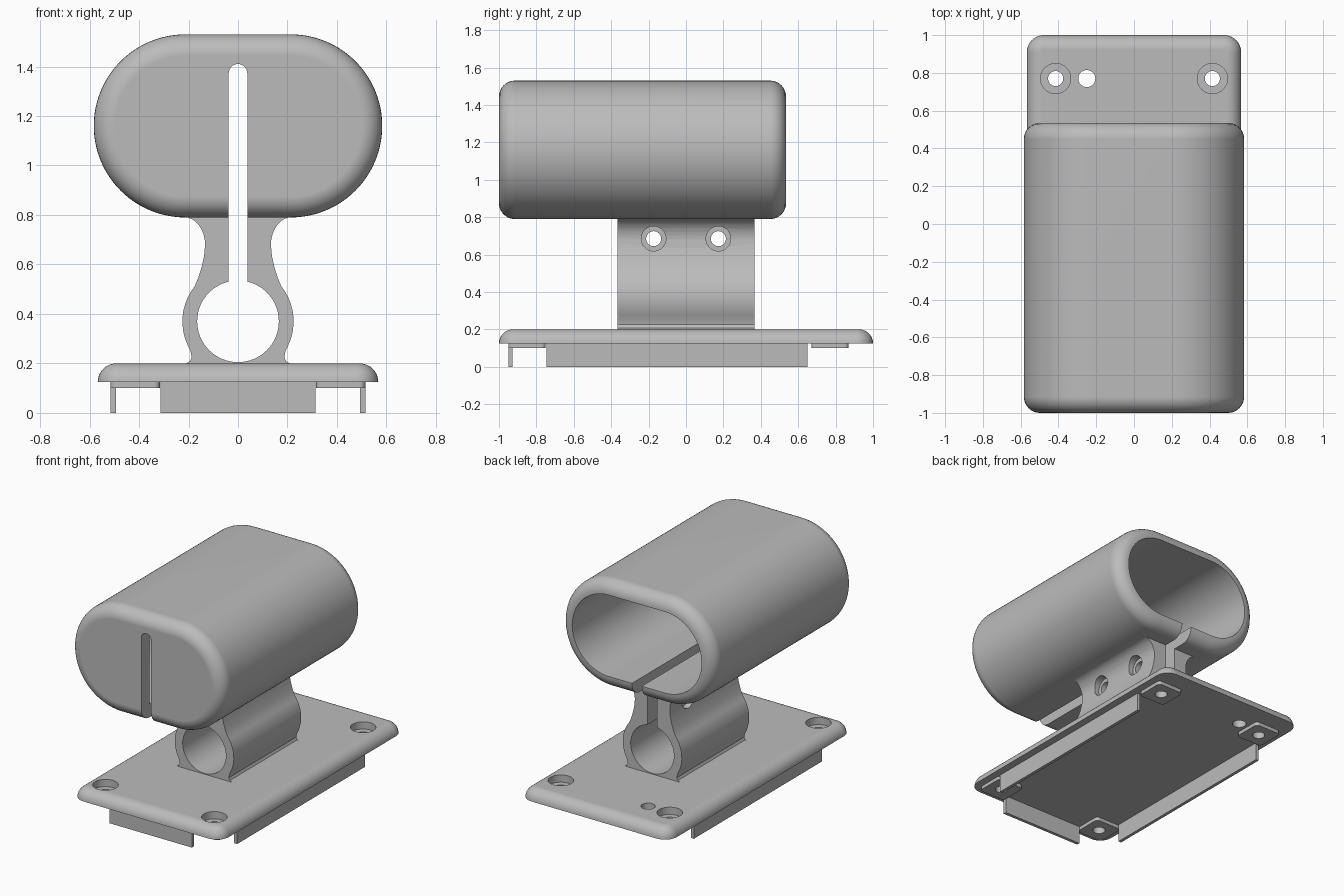
import bpy, bmesh
from math import sin, cos, pi, radians
from mathutils import Matrix, Vector

cube = bpy.data.objects.get("Cube")
if cube:
    bpy.data.objects.remove(cube, do_unlink=True)

grey = bpy.data.materials.new("plain_grey")
grey.use_nodes = True
grey.diffuse_color = (0.5, 0.5, 0.5, 1)
grey.node_tree.nodes["Principled BSDF"].inputs["Base Color"].default_value = (0.5, 0.5, 0.5, 1)


def make(name, bm):
    bmesh.ops.remove_doubles(bm, verts=bm.verts, dist=1e-5)
    bmesh.ops.recalc_face_normals(bm, faces=bm.faces)
    mesh = bpy.data.meshes.new(name)
    bm.to_mesh(mesh)
    bm.free()
    mesh.materials.append(grey)
    obj = bpy.data.objects.new(name, mesh)
    bpy.context.collection.objects.link(obj)
    return obj


def rounded_rect(hx, hy, r, n):
    pts = []
    for q, (sx, sy) in enumerate([(1, 1), (-1, 1), (-1, -1), (1, -1)]):
        for i in range(n + 1):
            a = (q + i / n) * pi / 2
            pts.append((sx * (hx - r) + r * cos(a), sy * (hy - r) + r * sin(a)))
    return pts


def loft(name, hx, hy, r, n, rings, place):
    """Bridge inset rounded rectangles, given as (height, inset), and cap both ends."""
    bm = bmesh.new()
    loops = [[bm.verts.new(place(u, v, h)) for u, v in rounded_rect(hx - d, hy - d, r - d, n)]
             for h, d in rings]
    for a, b in zip(loops, loops[1:]):
        for i in range(len(a)):
            j = (i + 1) % len(a)
            bm.faces.new((a[i], a[j], b[j], b[i]))
    bm.faces.new(loops[0])
    bm.faces.new(loops[-1])
    return make(name, bm)


def box(name, x, y, z):
    bm = bmesh.new()
    bmesh.ops.create_cube(bm, size=1)
    for v in bm.verts:
        v.co = Vector([s[0] if c < 0 else s[1] for c, s in zip(v.co, (x, y, z))])
    return make(name, bm)


def cylinder(name, centre, r, depth, axis, seg=40):
    bm = bmesh.new()
    rot = {"X": Matrix.Rotation(pi / 2, 4, "Y"), "Y": Matrix.Rotation(pi / 2, 4, "X"),
           "Z": Matrix.Identity(4)}[axis]
    bmesh.ops.create_cone(bm, cap_ends=True, segments=seg, radius1=r, radius2=r, depth=depth,
                          matrix=Matrix.Translation(centre) @ rot)
    return make(name, bm)


def cut(obj, cutters):
    bpy.context.view_layer.objects.active = obj
    for c in cutters:
        c.hide_render = True
        mod = obj.modifiers.new("cut", "BOOLEAN")
        mod.operation, mod.solver, mod.object = "DIFFERENCE", "EXACT", c
        bpy.ops.object.modifier_apply(modifier=mod.name)
        bpy.data.objects.remove(c, do_unlink=True)


def smooth(obj):
    bpy.ops.object.select_all(action="DESELECT")
    obj.select_set(True)
    bpy.context.view_layer.objects.active = obj
    bpy.ops.object.shade_smooth_by_angle(angle=radians(30))
    obj.modifiers.new("normals", "WEIGHTED_NORMAL").keep_sharp = True


SLOT = 0.0375
STEPS = 8
ARC = [i / STEPS * pi / 2 for i in range(STEPS + 1)]

# Hollow holder: closed front, open back, rounded end edges
FRONT, BACK, WALL, F = -1.0, 0.535, 0.09, 0.085
rings = [(FRONT + F * (1 - sin(a)), F * (1 - cos(a))) for a in reversed(ARC)]
rings += [(BACK - F * (1 - sin(a)), F * (1 - cos(a))) for a in ARC]
rings += [(BACK, WALL), (FRONT + WALL, WALL)]
holder = loft("holder_shell", 0.583, 0.37, 0.37, 24, rings, lambda u, v, h: (u, h, 1.16 + v))
cut(holder, [box("slot_cutter", (-SLOT, SLOT), (-1.2, 0.7), (0.6, 1.3725)),
             cylinder("slot_end_cutter", (0, -0.95, 1.3725), SLOT, 0.4, "Y")])
smooth(holder)

# Clamp neck: mirrored half profile, ring bore, split and screw holes
half = [(0.21, 0.195), (0.21, 0.2), (0.195, 0.208), (0.187, 0.225), (0.192, 0.25)]
half += [(0.225 * cos(a), 0.37 + 0.225 * sin(a)) for a in [radians(d) for d in range(-24, 33, 7)]]
half += [(0.176, 0.51), (0.161, 0.545), (0.147, 0.59), (0.137, 0.635)]
half += [(0.22 - 0.087 * cos(a), 0.68 + 0.112 * sin(a)) for a in ARC]
half += [(0.22, 0.83)]
bm = bmesh.new()
outline = half + [(-x, z) for x, z in reversed(half)]
face = bm.faces.new([bm.verts.new((x, -0.367, z)) for x, z in outline])
ext = bmesh.ops.extrude_face_region(bm, geom=[face])
bmesh.ops.translate(bm, vec=(0, 0.734, 0),
                    verts=[g for g in ext["geom"] if isinstance(g, bmesh.types.BMVert)])
neck = make("clamp_neck", bm)
cutters = [cylinder("bore_cutter", (0, 0, 0.37), 0.165, 1, "Y", 64),
           box("split_cutter", (-SLOT, SLOT), (-0.5, 0.5), (0.4, 1))]
for y in (-0.173, 0.173):
    cutters.append(cylinder("screw_cutter", (0, y, 0.685), 0.04, 1, "X"))
    for s in (-1, 1):
        cutters.append(cylinder("head_cutter", (s * 0.2, y, 0.685), 0.066, 0.2, "X"))
cut(neck, cutters)
smooth(neck)

# Base plate with rounded upper edge and counterbored corner holes
PLATE = 0.075
rings = [(0.125 + PLATE * sin(a), PLATE * (1 - cos(a))) for a in ARC]
plate = loft("base_plate", 0.567, 1.0, 0.09, 8, rings, lambda u, v, h: (u, v, h))
corners = [(x, y) for x in (-0.415, 0.415) for y in (-0.85, 0.77)]
cutters = [cylinder("cable_hole_cutter", (-0.25, 0.77, 0.15), 0.045, 0.4, "Z")]
for x, y in corners:
    cutters.append(cylinder("hole_cutter", (x, y, 0.15), 0.04, 0.4, "Z"))
    cutters.append(cylinder("counterbore_cutter", (x, y, 0.2), 0.08, 0.1, "Z"))
cut(plate, cutters)
smooth(plate)

# Pads under the corner holes
for i, (x, y) in enumerate(corners):
    pad = loft(f"corner_pad_{i + 1}", 0.1, 0.1, 0.025, 5, [(0.1, 0), (0.127, 0)],
               lambda u, v, h: (x + u, y + v, h))
    cut(pad, [cylinder("pad_hole_cutter", (x, y, 0.1), 0.04, 0.2, "Z")])
    smooth(pad)

# Thin locating lips below the plate
box("left_lip", (0.493, 0.515), (-0.745, 0.65), (0, 0.127))
box("right_lip", (-0.515, -0.493), (-0.745, 0.65), (0, 0.127))
box("front_lip", (-0.313, 0.313), (-0.95, -0.928), (0, 0.127))
